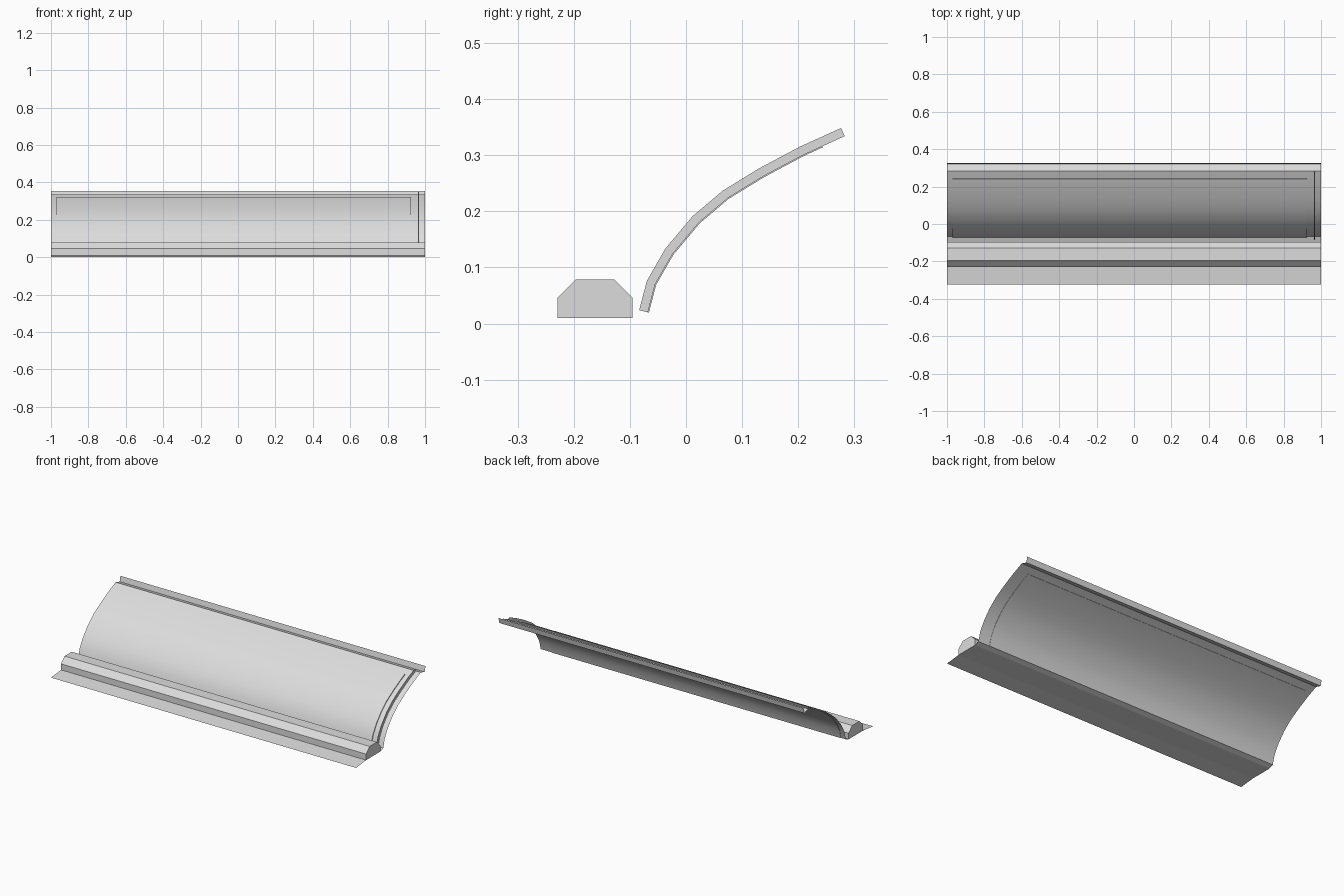
import bpy
import bmesh
import math

cube = bpy.data.objects.get("Cube")
if cube:
    bpy.data.objects.remove(cube, do_unlink=True)

steel = bpy.data.materials.new("light_grey_steel")
steel.use_nodes = True
colour = (0.72, 0.72, 0.72, 1)
steel.diffuse_color = colour
bsdf = next(n for n in steel.node_tree.nodes if n.type == 'BSDF_PRINCIPLED')
bsdf.inputs["Base Color"].default_value = colour


def extrude_profile(name, points, x0, x1, closed=False):
    """Sweep a (y, z) profile along x; closed profiles are capped, open ones are sheets."""
    bm = bmesh.new()
    left = [bm.verts.new((x0, y, z)) for y, z in points]
    right = [bm.verts.new((x1, y, z)) for y, z in points]
    n = len(points)
    for i in range(n if closed else n - 1):
        j = (i + 1) % n
        bm.faces.new((left[i], right[i], right[j], left[j]))
    if closed:
        bm.faces.new(left)
        bm.faces.new(right)
        bmesh.ops.recalc_face_normals(bm, faces=bm.faces)
    mesh = bpy.data.meshes.new(name)
    bm.to_mesh(mesh)
    bm.free()
    mesh.materials.append(steel)
    obj = bpy.data.objects.new(name, mesh)
    bpy.context.collection.objects.link(obj)
    bpy.ops.object.select_all(action='DESELECT')
    obj.select_set(True)
    bpy.context.view_layer.objects.active = obj
    bpy.ops.object.shade_smooth_by_angle(angle=math.radians(25))
    return obj


def offset(points, d):
    """Shift a profile sideways, towards its bulging upper front."""
    result = []
    for i, (y, z) in enumerate(points):
        a, b = points[max(i - 1, 0)], points[min(i + 1, len(points) - 1)]
        dy, dz = b[0] - a[0], b[1] - a[1]
        size = math.hypot(dy, dz)
        result.append((y - dz / size * d, z + dy / size * d))
    return result


# Curved blade skin
curve = [(-0.068, 0.02), (-0.055, 0.07), (-0.024, 0.124), (0.023, 0.18),
         (0.075, 0.224), (0.137, 0.262), (0.21, 0.301), (0.283, 0.334)]
extrude_profile("blade_skin", curve, -1, 1)

# Slightly raised panel let into the skin
panel = curve[:-1] + [(0.243, 0.316)]
extrude_profile("blade_panel", offset(panel, 0.005) + offset(panel, -0.002)[::-1],
                -0.97, 0.925, closed=True)

# Thin upright rib near one end
extrude_profile("end_rib", offset(curve, 0.016) + curve[::-1], 0.963, 0.967, closed=True)

# Folded lip along the top edge
extrude_profile("top_lip", [curve[-1], (0.32, 0.323), (0.327, 0.355)], -1, 1)

# Chamfered beam along the foot of the blade
beam = [(-0.229, 0.01), (-0.095, 0.01), (-0.095, 0.046),
        (-0.128, 0.079), (-0.196, 0.079), (-0.229, 0.046)]
extrude_profile("chamfered_beam", beam, -1, 1, closed=True)

# Thin sloping skirt in front and joining strip behind
extrude_profile("front_skirt", [(-0.323, 0), beam[0]], -1, 1)
extrude_profile("joining_strip", [beam[1], curve[0]], -1, 1)
